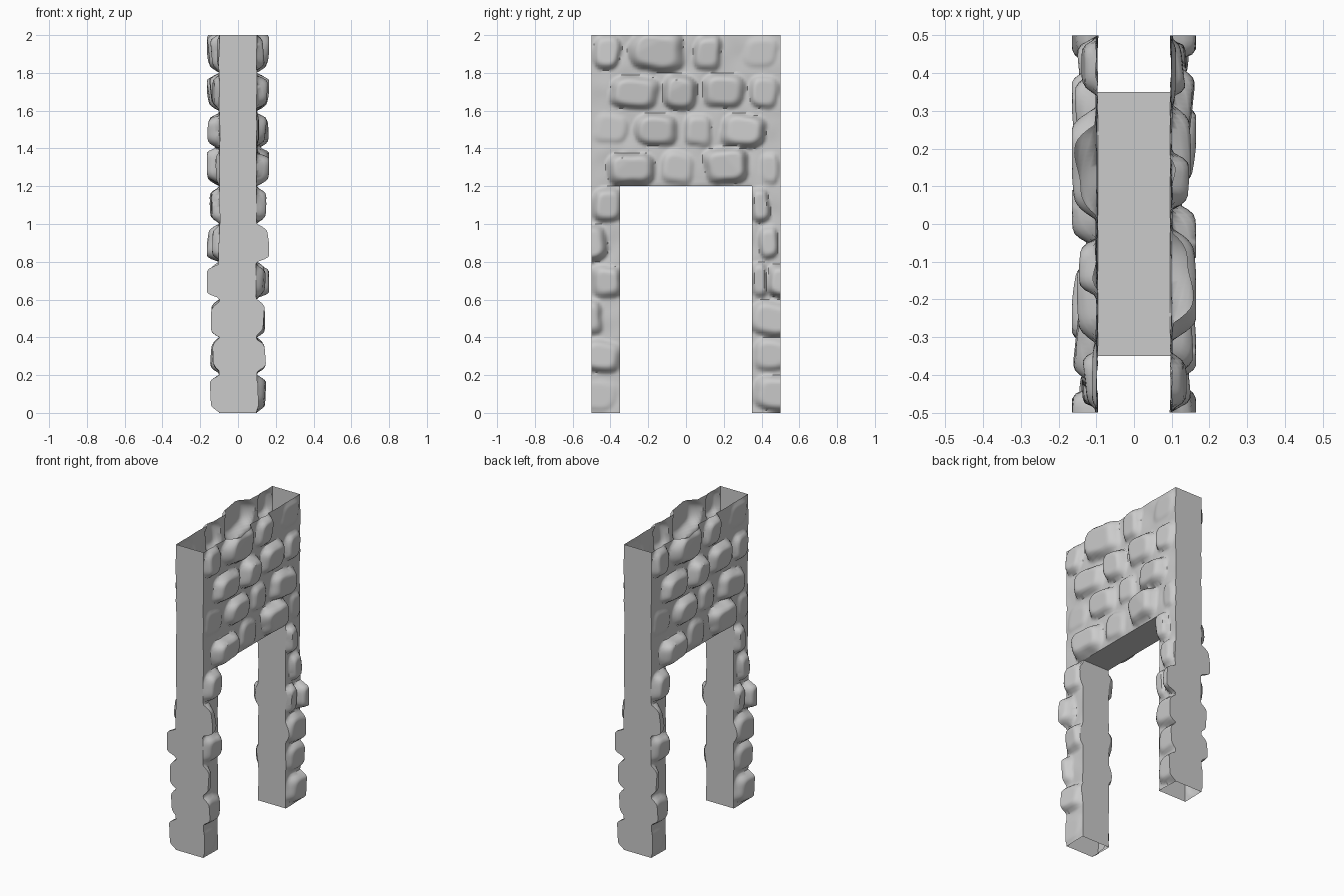
import bpy, bmesh, math, random
from mathutils import Vector, noise

cube = bpy.data.objects.get("Cube")
if cube:
    bpy.data.objects.remove(cube, do_unlink=True)

STEP = 0.0125
HALF_Y, TOP = 0.5, 2.0
JAMB, LINTEL = 0.35, 1.2
BASE = 0.095
NY, NZ = round(2 * HALF_Y / STEP), round(TOP / STEP)

# Stone courses from the ground up: (start y, end y, bulge)
COURSES = [
    [(-.6, -.36, .012), (.36, .6, .05)],
    [(-.54, -.34, .045), (.35, .55, .035)],
    [(-.6, -.44, .04), (.34, .56, .045)],
    [(-.49, -.34, .045), (.35, .43, .04), (.43, .6, .07)],
    [(-.6, -.42, .07), (.39, .49, .04)],
    [(-.49, -.34, .05), (.35, .44, .045)],
    [(-.41, -.16, .065), (-.14, .05, .025), (.09, .33, .065), (.39, .49, .02)],
    [(-.49, -.31, .015), (-.27, -.05, .05), (-.01, .14, .03), (.18, .43, .058)],
    [(-.41, -.14, .055), (-.12, .06, .065), (.09, .31, .05), (.34, .49, .035)],
    [(-.49, -.35, .04), (-.3, -.01, .065), (.04, .19, .045), (.3, .49, .015)],
]

# Give every stone its own height, tilt and twist
random.seed(4)
stones = []
for row, course in enumerate(COURSES):
    for y0, y1, bulge in course:
        z0 = row * 0.2 + random.uniform(.005, .02)
        z1 = row * 0.2 + random.uniform(.18, .2)
        if row == len(COURSES) - 1 and bulge > .06:
            z1 = TOP + .02
        stones.append(((y0 + y1) / 2, (z0 + z1) / 2, (y1 - y0) / 2, (z1 - z0) / 2,
                       bulge, random.uniform(-.25, .25), random.uniform(-.2, .2),
                       random.uniform(-.15, .15)))


def relief(y, z):
    """Outward distance of the stone face at a point of the wall."""
    wobble = noise.noise(Vector((y * 9, z * 9, 0)))
    height = 0.004 + 0.006 * wobble
    for cy, cz, hy, hz, bulge, tilt_y, tilt_z, twist in stones:
        u, v = (y - cy) / hy, (z - cz) / hz
        u, v = u + twist * v, v - twist * u * hy / max(hy, hz)
        r = (abs(u) ** 3.5 + abs(v) ** 3.5) ** (1 / 3.5) + 0.12 * wobble
        if r < 1.05:
            rise = min(1, (1.05 - r) / 0.45)
            rise = math.sin(rise * math.pi / 2)
            height = max(height, min(.07, bulge * rise * (1 + tilt_y * u + tilt_z * v)))
    return BASE + height


def solid(i, j):
    """True where the wall has masonry, outside the doorway."""
    if not (0 <= i < NY and 0 <= j < NZ):
        return False
    y, z = (i + .5) * STEP - HALF_Y, (j + .5) * STEP
    return abs(y) > JAMB or z > LINTEL


bm = bmesh.new()
verts = {}


def vert(side, i, j):
    key = (side, i, j)
    if key not in verts:
        y, z = i * STEP - HALF_Y, j * STEP
        # The doorway head stays straight under the lintel
        flat = abs(z - LINTEL) < .001 and abs(y) < JAMB
        x = BASE if flat else relief(y * side, z)
        verts[key] = bm.verts.new((side * x, y, z))
    return verts[key]


# Stone faces on both sides, and flat ends, jambs and lintel between them
for i in range(NY):
    for j in range(NZ):
        if not solid(i, j):
            continue
        corners = [(i, j), (i + 1, j), (i + 1, j + 1), (i, j + 1)]
        for side in (1, -1):
            order = corners if side > 0 else corners[::-1]
            bm.faces.new([vert(side, *c) for c in order])
        neighbours = [(i, j - 1), (i + 1, j), (i, j + 1), (i - 1, j)]
        for k, n in enumerate(neighbours):
            open_rim = n[1] < 0 or n[1] >= NZ
            if solid(*n) or open_rim:
                continue
            a, b = corners[k], corners[(k + 1) % 4]
            rim = bm.faces.new([vert(1, *b), vert(1, *a), vert(-1, *a), vert(-1, *b)])
            for edge in rim.edges:
                if abs(edge.verts[0].co.x - edge.verts[1].co.x) < BASE:
                    edge.smooth = False

mesh = bpy.data.meshes.new("stone_doorway_wall")
bm.to_mesh(mesh)
bm.free()
wall = bpy.data.objects.new("stone_doorway_wall", mesh)
bpy.context.collection.objects.link(wall)

# Plain grey stone
stone = bpy.data.materials.new("grey_stone")
stone.use_nodes = True
colour = (0.6, 0.6, 0.6, 1)
stone.diffuse_color = colour
stone.node_tree.nodes["Principled BSDF"].inputs["Base Color"].default_value = colour
mesh.materials.append(stone)

bpy.context.view_layer.objects.active = wall
wall.select_set(True)
bpy.ops.object.shade_smooth_by_angle(angle=math.radians(50))
